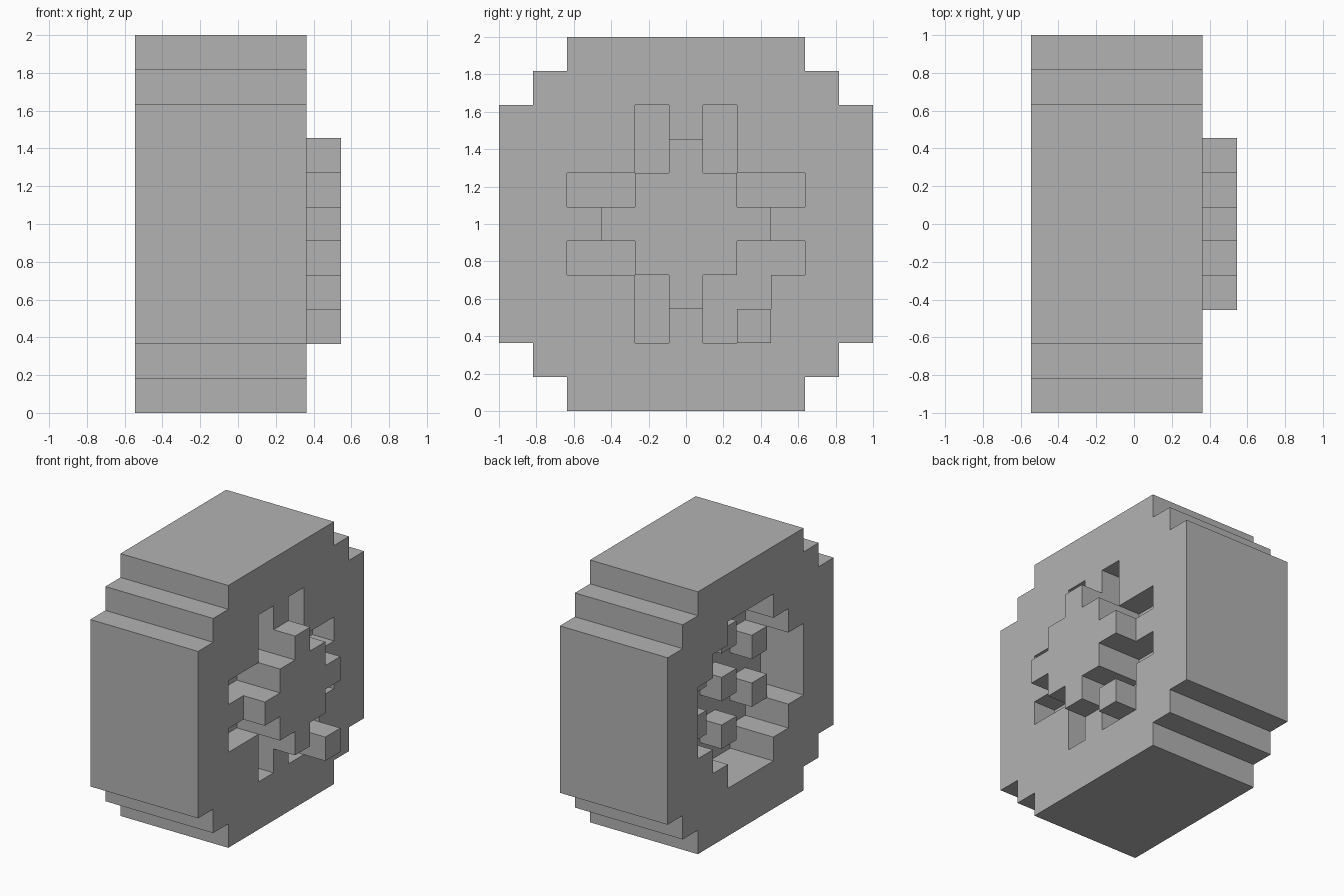
import bpy
import bmesh
from mathutils import Vector

cube = bpy.data.objects.get("Cube")
if cube:
    bpy.data.objects.remove(cube, do_unlink=True)

BLOCK = 2 / 11            # the wheel is eleven blocks across
DEPTH = 5                 # body thickness in blocks
HALF = 5
SPAN = range(-HALF, HALF + 1)
AXES = [Vector(a) for a in ((1, 0, 0), (0, 1, 0), (0, 0, 1))]

grey = bpy.data.materials.new("plain_grey")
grey.use_nodes = True
grey.diffuse_color = (0.45, 0.45, 0.45, 1)
grey.node_tree.nodes["Principled BSDF"].inputs["Base Color"].default_value = grey.diffuse_color


def disc(radius, reach):
    """Stepped round outline as a set of (y, z) cells."""
    return {(j, k) for j in SPAN for k in SPAN
            if max(abs(j), abs(k)) <= radius and abs(j) + abs(k) <= reach}


def layers(outline, start, stop):
    return {(i, j, k) for i in range(start, stop) for j, k in outline}


# Outlines across the wheel
outer = disc(5, 8)
inner = disc(3, 4)
cross = disc(2, 2)
slots = {c for c in inner - cross if min(abs(c[0]), abs(c[1])) == 1}
loose_cell = {(2, -2)}    # one block is shifted out of the spoke face
bolts = {(0, 0), (0, 2), (0, -2)} | {(j, k) for j in (-2, 2) for k in (-1, 1)}

# Parts as blocks, i counting from the inner side to the outer side
parts = {
    "tyre": layers(outer - inner, 0, DEPTH),
    "wheel_disc": layers(inner, 2, DEPTH) - layers(slots | loose_cell, DEPTH - 1, DEPTH),
    "inner_bolts": layers(bolts, 1, 2),
    "hub_cap": layers(cross, DEPTH, DEPTH + 1),
    "loose_lug": layers({(2, -3)}, DEPTH, DEPTH + 1),
}
solid = set().union(*parts.values())


def build(name, cells):
    """Skin a part, leaving out faces buried against other blocks."""
    bm = bmesh.new()
    for cell in sorted(cells):
        centre = Vector(cell)
        for n, axis in enumerate(AXES):
            for sign in (-1, 1):
                normal = axis * sign
                if tuple(int(v) for v in centre + normal) in solid:
                    continue
                u = AXES[(n + 1) % 3] / 2
                v = AXES[(n + 2) % 3] / 2 * sign
                mid = centre + normal / 2
                corners = (mid - u - v, mid + u - v, mid + u + v, mid - u + v)
                bm.faces.new([bm.verts.new(c) for c in corners])
    bmesh.ops.remove_doubles(bm, verts=bm.verts, dist=0.001)
    # Scale blocks to size and stand the wheel on the ground
    shift = Vector((-DEPTH / 2, 0, HALF + 0.5))
    for vert in bm.verts:
        vert.co = (vert.co + shift) * BLOCK
    mesh = bpy.data.meshes.new(name)
    bm.to_mesh(mesh)
    bm.free()
    mesh.materials.append(grey)
    bpy.context.collection.objects.link(bpy.data.objects.new(name, mesh))


for part_name, part_cells in parts.items():
    build(part_name, part_cells)
